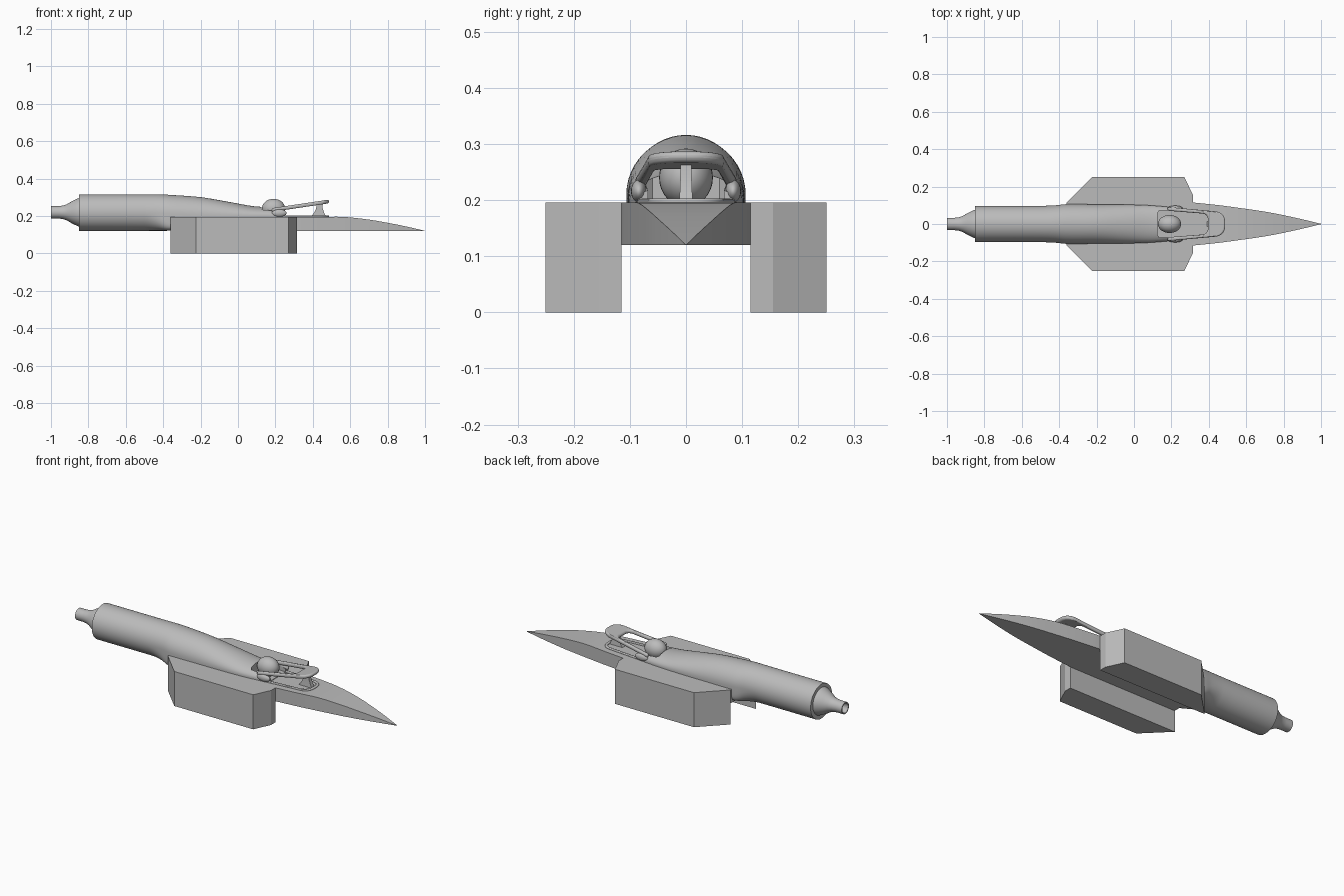
import bpy, bmesh, math
from mathutils import Vector

cube = bpy.data.objects.get("Cube")
if cube:
    bpy.data.objects.remove(cube, do_unlink=True)

grey = bpy.data.materials.new("plain_grey")
grey.use_nodes = True
grey.diffuse_color = (0.5, 0.5, 0.5, 1)
grey.node_tree.nodes["Principled BSDF"].inputs["Base Color"].default_value = (0.5, 0.5, 0.5, 1)


def make(name, verts, faces, smooth=None):
    mesh = bpy.data.meshes.new(name)
    mesh.from_pydata(verts, [], faces)
    bm = bmesh.new()
    bm.from_mesh(mesh)
    bmesh.ops.recalc_face_normals(bm, faces=bm.faces)
    bm.to_mesh(mesh)
    bm.free()
    obj = bpy.data.objects.new(name, mesh)
    bpy.context.collection.objects.link(obj)
    mesh.materials.append(grey)
    if smooth:
        shade(obj, smooth)
    return obj


def shade(obj, angle=35):
    bpy.ops.object.select_all(action='DESELECT')
    obj.select_set(True)
    bpy.context.view_layer.objects.active = obj
    bpy.ops.object.shade_smooth_by_angle(angle=math.radians(angle))


def loft(name, rings, smooth=None):
    """Skin a list of equal closed rings and cap both ends."""
    n = len(rings[0])
    verts = [p for ring in rings for p in ring]
    faces = [(i * n + j, i * n + (j + 1) % n, (i + 1) * n + (j + 1) % n, (i + 1) * n + j)
             for i in range(len(rings) - 1) for j in range(n)]
    faces += [tuple(range(n)), tuple(range(len(verts) - n, len(verts)))]
    return make(name, verts, faces, smooth)


def prism(name, outline, z0, z1):
    return loft(name, [[(x, y, z) for x, y in outline] for z in (z0, z1)])


def interpolate(rows, steps):
    """Smooth cubic blend through rows of section values."""
    out = []
    for i in range(len(rows) - 1):
        p0, p1 = rows[max(i - 1, 0)], rows[i]
        p2, p3 = rows[i + 1], rows[min(i + 2, len(rows) - 1)]
        for s in range(steps):
            t = s / steps
            row = []
            for k in range(len(p1)):
                dx = p2[0] - p1[0]
                m1 = (p2[k] - p0[k]) / (p2[0] - p0[0]) * dx
                m2 = (p3[k] - p1[k]) / (p3[0] - p1[0]) * dx
                row.append((2*t**3 - 3*t**2 + 1) * p1[k] + (t**3 - 2*t**2 + t) * m1
                           + (3*t**2 - 2*t**3) * p2[k] + (t**3 - t**2) * m2)
            out.append(row)
    return out + [list(rows[-1])]


# Hull: box section tapering to a needle nose (x, half width, top)
stations = [(-0.36, 0.115, 0.196), (0.315, 0.115, 0.196), (0.45, 0.101, 0.196),
            (0.57, 0.085, 0.195), (0.7, 0.066, 0.181), (0.8, 0.047, 0.164),
            (0.9, 0.025, 0.144), (1.0, 0.001, 0.121)]
sections = [stations[0]] + interpolate(stations[1:], 3)
loft("hull", [[(x, -w, 0.12), (x, w, 0.12), (x, w, h), (x, -w, h)]
              for x, w, h in sections], 20)

# Side pods
pod = [(-0.36, 0.115), (-0.225, 0.25), (0.27, 0.25), (0.315, 0.155), (0.315, 0.115)]
for name, side in (("left_pod", 1), ("right_pod", -1)):
    prism(name, [(x, y * side) for x, y in pod], 0, 0.196)

# Fuselage: round tail that squares off below and thins into the cockpit cowl
# (x, half width, mid height, top, bottom, lower squareness)
body = [(-0.85, 0.097, 0.218, 0.316, 0.121, 2), (-0.5, 0.097, 0.218, 0.316, 0.121, 2),
        (-0.42, 0.1, 0.216, 0.316, 0.121, 3), (-0.36, 0.106, 0.212, 0.313, 0.122, 6),
        (-0.2, 0.105, 0.205, 0.301, 0.13, 6), (-0.05, 0.104, 0.203, 0.276, 0.13, 6),
        (0.08, 0.1, 0.202, 0.253, 0.13, 6), (0.18, 0.092, 0.202, 0.245, 0.13, 6),
        (0.25, 0.085, 0.202, 0.228, 0.13, 6)]
rings = []
for x, w, mid, top, bottom, n in interpolate(body, 5):
    ring = []
    for k in range(48):
        c, s = math.cos(k * math.tau / 48), math.sin(k * math.tau / 48)
        if s >= 0:
            ring.append((x, w * c, mid + (top - mid) * s))
        else:
            e = 2 / max(n, 2)
            ring.append((x, w * math.copysign(abs(c) ** e, c), mid - (mid - bottom) * abs(s) ** e))
    rings.append(ring)
fuselage = loft("fuselage", rings)


# Cockpit opening cut out of the cowl
def cut(target, cutter):
    cutter.hide_render = True
    cutter.hide_set(True)
    mod = target.modifiers.new("opening", 'BOOLEAN')
    mod.object = cutter
    mod.solver = 'EXACT'


cut(fuselage, prism("cockpit_cutter", [(0.125, -0.06), (0.125, 0.06), (0.135, 0.071), (0.2, 0.071),
                                       (0.3, 0.064), (0.3, -0.064), (0.2, -0.071), (0.135, -0.071)],
                    0.199, 0.4))
shade(fuselage, 40)

# Exhaust nozzle, hollow at the tip
profile = [(-0.84, 0.078), (-0.852, 0.076), (-0.87, 0.068), (-0.89, 0.058), (-0.915, 0.043),
           (-0.935, 0.036), (-0.96, 0.033), (-1.0, 0.033), (-1.0, 0.027), (-0.96, 0.024)]
loft("exhaust_nozzle", [[(x, r * math.cos(k * math.tau / 40), 0.22 + r * math.sin(k * math.tau / 40))
                         for k in range(40)] for x, r in profile], 35)


def rounded_u(x0, w0, x1, w1, radius):
    """Open U outline from the right rear, round the front, to the left rear."""
    half = [(x0 + (x1 - radius - x0) * k / 6, w0 + (w1 - w0) * k / 6) for k in range(6)]
    half += [(x1 - radius + radius * math.sin(a), w1 - radius + radius * math.cos(a))
             for a in [k * math.pi / 16 for k in range(9)]]
    return half + [(x, -y) for x, y in reversed(half)]


def band(name, outer, inner, height, thick, bevel):
    """Flat U-shaped band with softened edges that follows height(x)."""
    rings = []
    for a, b in zip(outer, inner):
        rings.append([(p[0], p[1], height(p[0]) + d) for p, d in
                      ((a, 0), (b, 0), (b, thick), (a, thick))])
    obj = loft(name, rings)
    mod = obj.modifiers.new("soft_edges", 'BEVEL')
    mod.width = bevel
    mod.segments = 3
    mod.limit_method = 'ANGLE'
    mod.angle_limit = math.radians(50)
    shade(obj, 50)
    return obj


# Head guard and the low lip around the cockpit
outer = rounded_u(0.18, 0.091, 0.487, 0.068, 0.055)
inner = rounded_u(0.18, 0.071, 0.395, 0.056, 0.03)
band("head_guard", outer, inner, lambda x: 0.222 + (x - 0.18) * 0.15, 0.02, 0.008)
lip_inner = rounded_u(0.18, 0.076, 0.472, 0.056, 0.045)
band("cockpit_lip", outer, lip_inner, lambda x: 0.19, 0.013, 0.004)

# Guard post, wide at its foot
loft("guard_post", [[(a, -t, z), (b, -t, z), (b, t, z), (a, t, z)] for a, b, t, z in
                    ((0.385, 0.475, 0.013, 0.19), (0.405, 0.462, 0.011, 0.215),
                     (0.418, 0.453, 0.01, 0.24), (0.42, 0.45, 0.01, 0.266))], 30)


def ellipsoid(name, centre, size):
    bpy.ops.mesh.primitive_uv_sphere_add(segments=32, ring_count=16, location=centre)
    obj = bpy.context.object
    obj.name = name
    for v in obj.data.vertices:
        v.co = Vector((v.co.x * size[0], v.co.y * size[1], v.co.z * size[2]))
    obj.data.materials.append(grey)
    shade(obj, 60)


# Pilot helmet and the rounded feet of the guard
ellipsoid("helmet", (0.19, 0, 0.24), (0.062, 0.048, 0.052))
for name, side in (("left_guard_foot", 1), ("right_guard_foot", -1)):
    ellipsoid(name, (0.22, 0.084 * side, 0.216), (0.04, 0.014, 0.02))
